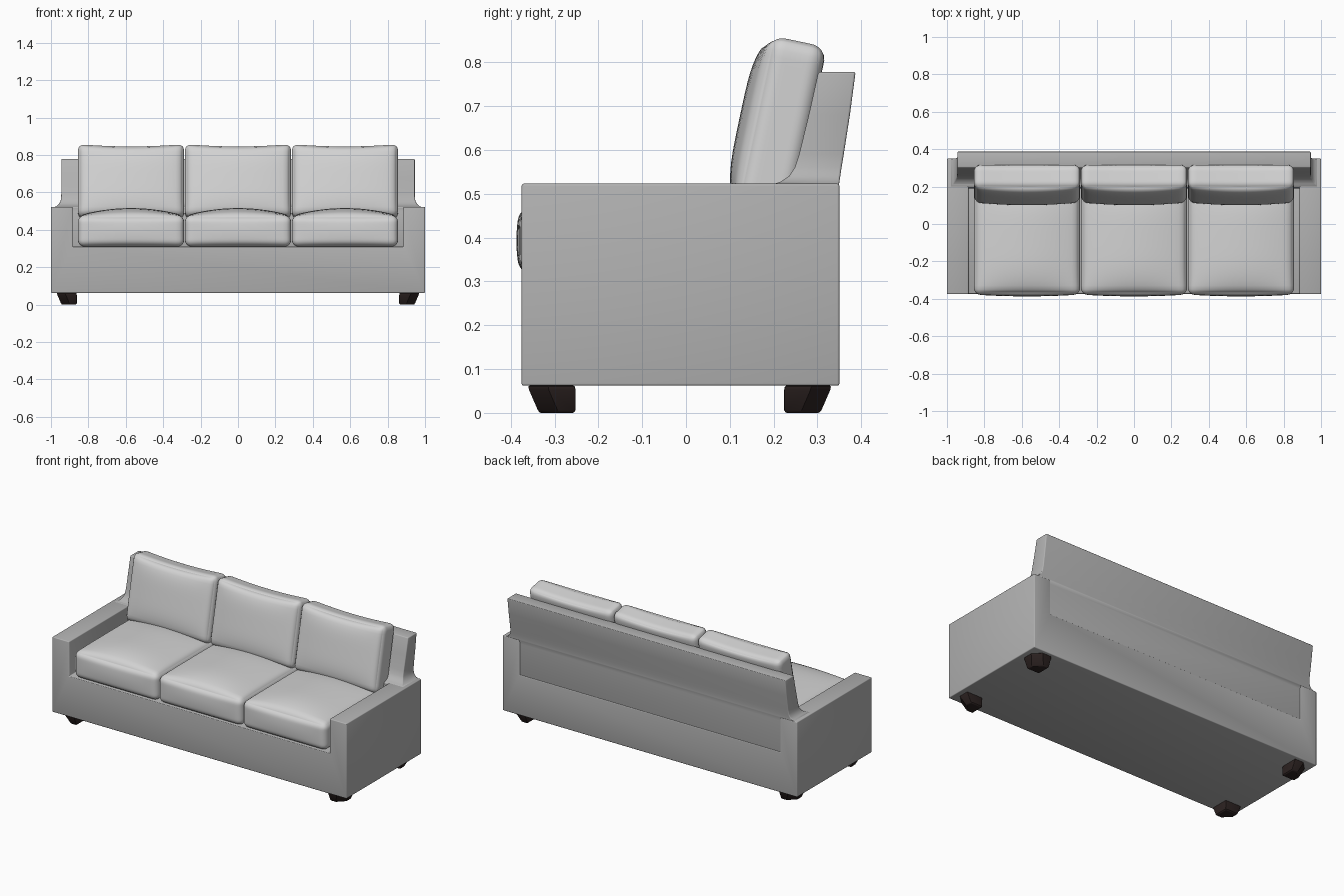
import bpy, bmesh, math
from mathutils import Vector

if "Cube" in bpy.data.objects:
    bpy.data.objects.remove(bpy.data.objects["Cube"])


def material(name, rgb):
    m = bpy.data.materials.new(name)
    m.diffuse_color = (*rgb, 1)
    m.use_nodes = True
    m.node_tree.nodes["Principled BSDF"].inputs["Base Color"].default_value = m.diffuse_color
    return m


FRAME = material("grey upholstery", (0.45, 0.45, 0.45))
CUSHION = material("light grey cushion", (0.65, 0.65, 0.65))
WOOD = material("dark brown wood", (0.025, 0.016, 0.015))


def finish(bm, name, mat, bevel=0, angle=40):
    bmesh.ops.recalc_face_normals(bm, faces=bm.faces)
    me = bpy.data.meshes.new(name)
    bm.to_mesh(me)
    bm.free()
    me.materials.append(mat)
    ob = bpy.data.objects.new(name, me)
    bpy.context.collection.objects.link(ob)
    bpy.ops.object.select_all(action='DESELECT')
    ob.select_set(True)
    bpy.context.view_layer.objects.active = ob
    if bevel:
        b = ob.modifiers.new("soft edges", 'BEVEL')
        b.width, b.segments = bevel, 3
        b.limit_method, b.angle_limit = 'ANGLE', math.radians(50)
        bpy.ops.object.modifier_apply(modifier=b.name)
    bpy.ops.object.shade_smooth_by_angle(angle=math.radians(angle))
    return ob


def loft(rings):
    """Closed skin through rings with equal point counts."""
    bm = bmesh.new()
    vs = [[bm.verts.new(p) for p in r] for r in rings]
    n = len(vs[0])
    for a, b in zip(vs, vs[1:]):
        for i in range(n):
            bm.faces.new((a[i], a[(i + 1) % n], b[(i + 1) % n], b[i]))
    bm.faces.new(vs[0])
    bm.faces.new(vs[-1])
    return bm


def cushion_mesh(half, r, shape, n=22):
    """Rounded box with edge-dense grid; shape(unit position, point) adds the crown."""
    bm = bmesh.new()
    bmesh.ops.create_cube(bm, size=2)
    bmesh.ops.subdivide_edges(bm, edges=bm.edges[:], cuts=n - 1, use_grid_fill=True)
    for v in bm.verts:
        u = Vector([math.sin(c * math.pi / 2) for c in v.co])
        p = Vector([u[i] * half[i] for i in range(3)])
        q = Vector([max(-half[i] + r, min(half[i] - r, p[i])) for i in range(3)])
        d = p - q
        if d.length > 1e-9:
            p = q + d.normalized() * min(r, max(abs(c) for c in d) if d.length else 0)
        v.co = shape(u, p)
    return bm


# Base and arms: U-shaped front profile extruded backwards
U = [(-1, .062), (1, .062), (1, .523), (.885, .523), (.885, .31),
     (-.885, .31), (-.885, .523), (-1, .523)]
finish(loft([[(x, y, z) for x, z in U] for y in (-.375, .35)]), "base_and_arms", FRAME, .005)

# Backrest: leaning slab, flared where it meets the arms (half width, front y, back y, z)
LEVELS = [(.90, .19, .347, .30), (.90, .19, .347, .50), (.985, .195, .349, .521),
          (.968, .215, .350, .527), (.955, .235, .352, .540), (.947, .248, .355, .560),
          (.945, .258, .360, .590), (.945, .280, .374, .680), (.945, .302, .387, .778)]
finish(loft([[(-x, f, z), (x, f, z), (x, b, z), (-x, b, z)] for x, f, b, z in LEVELS]),
       "backrest", FRAME, .005)


# Seat cushions: crowned top, slightly bulging front
def seat_shape(u, p):
    fx, fy, fz = (1 - u.x ** 2), (1 - u.y ** 4), (1 - u.z ** 2)
    if u.z > 0:
        p.z += .04 * fx * fy * u.z
    if u.y < 0:
        p.y += .010 * fx * fz * u.y
    return p + Vector((0, -.077, .393))


# Back cushions: bulging front, dipped top edge, leaning backwards
LEAN = math.radians(12)


def back_shape(u, p):
    fx = 1 - u.x ** 2
    if u.y < 0:
        p.y += .030 * fx ** .7 * (1 - u.z ** 4) * u.y
    if u.z > 0:
        p.z -= .013 * fx * u.z ** 4
    s = p.z + .2
    return Vector((p.x, .175 + p.y * math.cos(LEAN) + s * math.sin(LEAN),
                   .46 + s * math.cos(LEAN) - p.y * math.sin(LEAN)))


for side, cx in (("left", -.572), ("middle", 0), ("right", .572)):
    for part, half, shape in (("seat", (.284, .3, .083), seat_shape),
                              ("back", (.284, .066, .2), back_shape)):
        bm = cushion_mesh(half, .036, shape)
        ob = finish(bm, f"{side}_{part}_cushion", CUSHION, angle=60)
        ob.location.x = cx

# Feet: tapered blocks with the outer corner cut off
for sx, xn in ((-1, "left"), (1, "right")):
    for sy, yn, yi, yo in ((-1, "front", .252, .36), (1, "rear", .224, .331)):
        rings = []
        for z, t, k in ((0, .027, .004), (.006, .022, 0), (.052, .002, 0), (.062, 0, .002)):
            xi, xo, a, b = .862 + k, .968 - t, yi + k, yo - t
            pts = [(xi, a), (xo, a), (xo, b - .045), (xo - .045, b), (xi, b)]
            rings.append([(sx * x, sy * y, z) for x, y in pts])
        finish(loft(rings), f"{yn}_{xn}_foot", WOOD, .003, 30)
